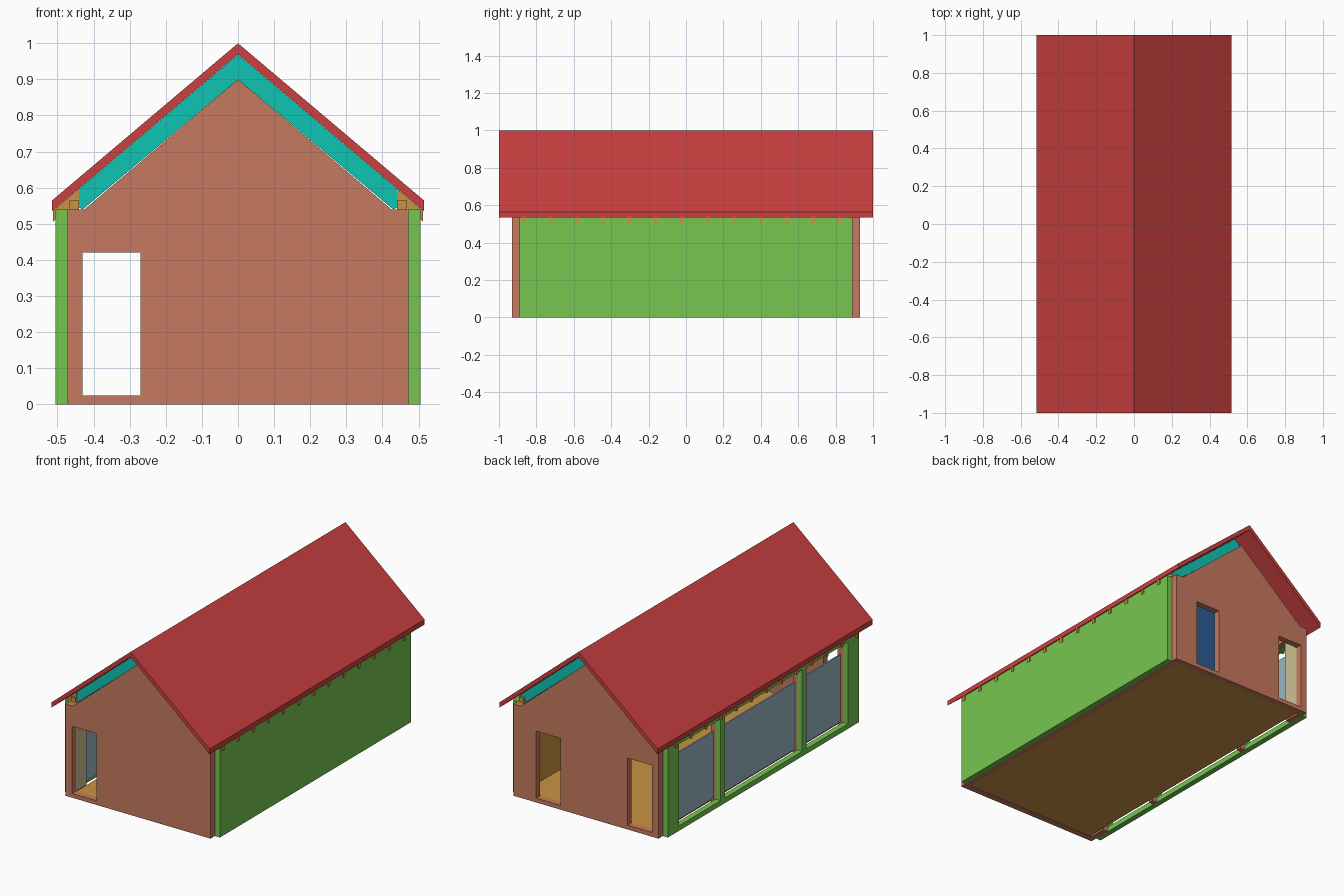
import bpy
import bmesh

cube = bpy.data.objects.get("Cube")
if cube:
    bpy.data.objects.remove(cube, do_unlink=True)


def make_material(name, hex_code):
    """Flat material from an sRGB hex colour."""
    rgb = [int(hex_code[i:i + 2], 16) / 255 for i in (0, 2, 4)]
    col = [c / 12.92 if c < 0.04045 else ((c + 0.055) / 1.055) ** 2.4 for c in rgb] + [1]
    mat = bpy.data.materials.new(name)
    mat.use_nodes = True
    mat.diffuse_color = col
    mat.node_tree.nodes["Principled BSDF"].inputs["Base Color"].default_value = col
    return mat


RED = make_material("roof red", "CB4040")
BROWN = make_material("clay brown", "C67A5E")
GREEN = make_material("cladding green", "77C650")
TEAL = make_material("insulation teal", "0FC5B3")
OCHRE = make_material("timber ochre", "CB9444")
BEIGE = make_material("lining beige", "CDC093")
GLASS = make_material("glass pale blue", "9AB6C6")
BLUE = make_material("ceiling blue", "346DAE")


def prism(name, outline, y0, y1, mat):
    """Extrude an (x, z) outline along y."""
    bm = bmesh.new()
    face = bm.faces.new([bm.verts.new((x, y0, z)) for x, z in outline])
    ext = bmesh.ops.extrude_face_region(bm, geom=[face])
    verts = [g for g in ext["geom"] if isinstance(g, bmesh.types.BMVert)]
    bmesh.ops.translate(bm, verts=verts, vec=(0, y1 - y0, 0))
    bmesh.ops.recalc_face_normals(bm, faces=bm.faces)
    mesh = bpy.data.meshes.new(name)
    bm.to_mesh(mesh)
    bm.free()
    mesh.materials.append(mat)
    obj = bpy.data.objects.new(name, mesh)
    bpy.context.collection.objects.link(obj)
    return obj


def box(name, x, y, z, mat):
    """Box from (min, max) pairs."""
    outline = [(x[0], z[0]), (x[1], z[0]), (x[1], z[1]), (x[0], z[1])]
    return prism(name, outline, y[0], y[1], mat)


def mirrored(half):
    """Close an outline symmetrically; half runs top to bottom on +x."""
    return half + [(-x, z) for x, z in reversed(half) if x > 0]


def cut(target, cutter):
    """Cut an opening and discard the cutter."""
    cutter.hide_render = True
    mod = target.modifiers.new("opening", "BOOLEAN")
    mod.operation = "DIFFERENCE"
    mod.solver = "EXACT"
    mod.object = cutter
    bpy.context.view_layer.objects.active = target
    bpy.ops.object.modifier_apply(modifier=mod.name)
    bpy.data.objects.remove(cutter, do_unlink=True)


SLOPE = 0.845
EAVE = 0.515
OUT, MID, IN = 0.505, 0.4725, 0.44   # side wall layers
TOP = 0.54                           # wall height


def chevron(name, apex, thick, reach, length, mat):
    """Folded sheet following the roof pitch."""
    low = apex - SLOPE * reach
    outline = [(-reach, low), (0, apex), (reach, low),
               (reach, low - thick), (0, apex - thick), (-reach, low - thick)]
    return prism(name, outline, -length, length, mat)


# Roof covering, insulation and sloping ceiling
chevron("roof", 1.0, 0.03, EAVE, 1.0, RED)
prism("roof_insulation",
      [(-0.465, 0.576), (0, 0.969), (0.465, 0.576), (0.465, 0.557),
       (0.43, TOP), (0, 0.9), (-0.43, TOP), (-0.465, 0.557)],
      -0.87, 0.87, TEAL)
chevron("ceiling", 0.899, 0.008, 0.4, 0.89, BLUE)

# Gable walls with door openings
gable = [(0, 0.9), (0.425, TOP), (MID, TOP), (MID, 0)]
doors = {"front": (-1, [(-0.43, -0.27)]),
         "back": (1, [(-0.43, -0.27), (0.165, 0.325)])}
for label, (side, openings) in doors.items():
    y0, y1 = sorted((side * 0.893, side * 0.93))
    wall = prism(label + "_gable_wall", mirrored(gable), y0, y1, BROWN)
    for span in openings:
        cut(wall, box("cutter", span, (y0 - 0.1, y1 + 0.1), (0.025, 0.42), BROWN))

# Floor
box("floor", (-0.43, IN), (-0.893, 0.893), (0.002, 0.022), OCHRE)

# Closed left wall: cladding, core and inner lining
box("left_cladding", (MID, OUT), (-0.89, 0.89), (0, TOP), GREEN)
box("left_wall_core", (IN, MID), (-0.893, 0.893), (0, TOP), BROWN)
box("left_wall_lining", (IN - 0.008, IN), (-0.89, 0.89), (0.022, TOP), OCHRE)

# Glazed right wall: cladding frame
cladding = box("right_cladding", (-OUT, -MID), (-0.89, 0.89), (0, TOP), GREEN)
bays = [(-0.785, -0.4), (-0.36, 0.36), (0.4, 0.785)]
for bay in bays:
    cut(cladding, box("cutter", (-0.6, -0.4), bay, (0.03, 0.51), GREEN))

# Glazed right wall: inner piers, lining, posts, head and panes
for side, label in ((-1, "front"), (1, "back")):
    span = sorted((side * 0.79, side * 0.893))
    box(label + "_pier", (-MID, -IN), span, (0, TOP), BROWN)
    box(label + "_pier_lining", (-IN, -IN + 0.008), span, (0.022, TOP), BEIGE)
    post = sorted((side * 0.365, side * 0.395))
    box(label + "_inner_post", (-MID, -IN), post, (0, TOP), BROWN)
box("window_head", (-MID, -IN), (-0.79, 0.79), (0.515, TOP), BROWN)
for i, (y0, y1) in enumerate(bays):
    box(f"window_pane_{i + 1}", (-0.458, -0.45), (y0, y1), (0.03, 0.425), GLASS)

# Wall plates and rafter tails on both eaves
for s, label in ((-1, "right"), (1, "left")):
    box(label + "_wall_plate", sorted((s * IN, s * 0.468)), (-0.885, 0.885),
        (TOP, 0.565), OCHRE)
    tail = [(s * x, 0.969 - SLOPE * x - drop) for x, drop in
            ((IN, 0), (EAVE - 0.002, 0), (EAVE - 0.002, 0.03), (IN, 0.03))]
    for i in range(13):
        y = -0.865 + i * 0.1405
        prism(f"{label}_rafter_tail_{i + 1}", tail, y - 0.009, y + 0.009, OCHRE)
